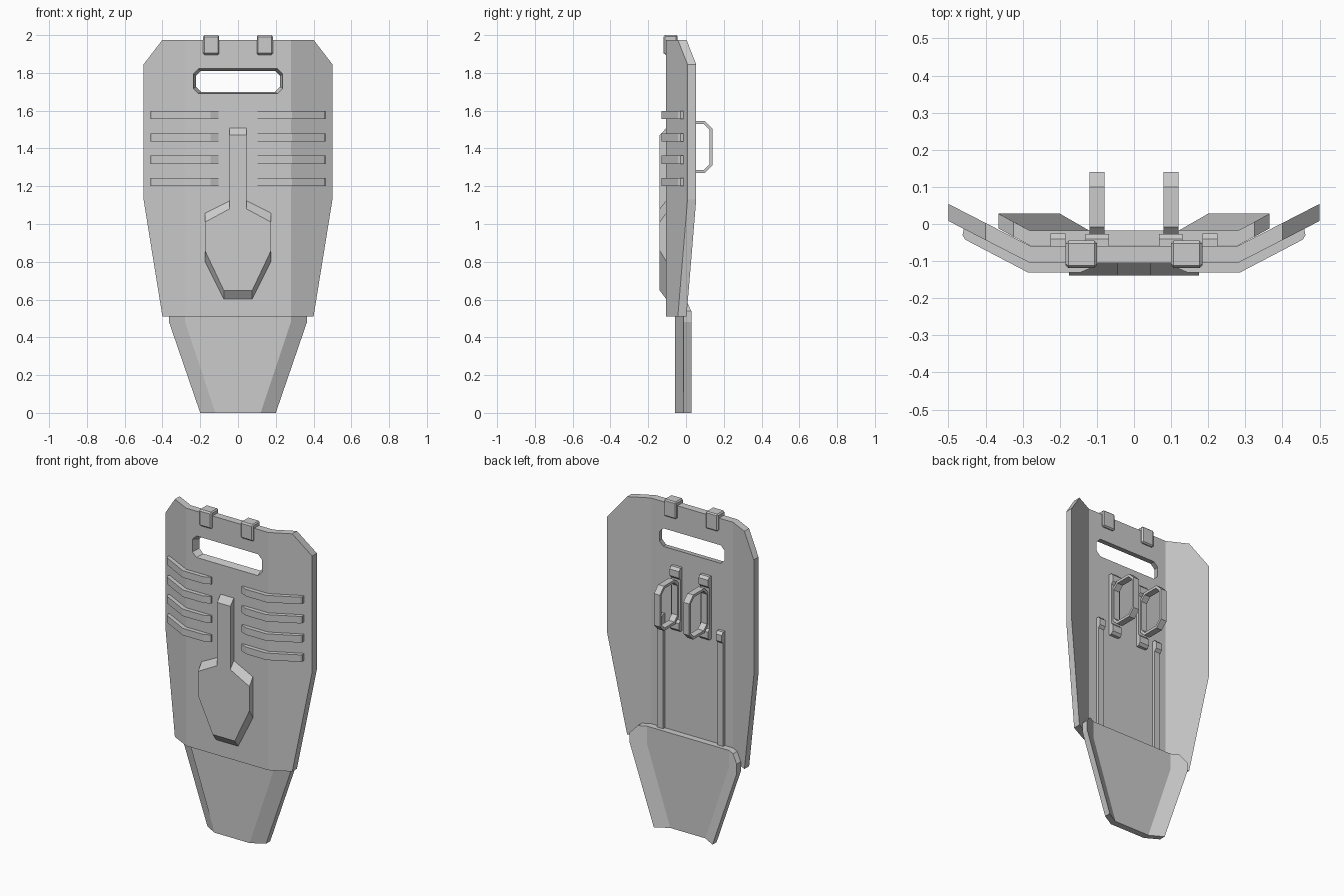
import bpy, bmesh
from mathutils import Vector

if "Cube" in bpy.data.objects:
    bpy.data.objects.remove(bpy.data.objects["Cube"])

def finish(name, bm):
    bmesh.ops.remove_doubles(bm, verts=bm.verts, dist=1e-5)
    bmesh.ops.recalc_face_normals(bm, faces=bm.faces)
    me = bpy.data.meshes.new(name)
    bm.to_mesh(me)
    bm.free()
    ob = bpy.data.objects.new(name, me)
    bpy.context.collection.objects.link(ob)
    return ob

def folded_plate(name, centre, wing, thick):
    """Flat centre panel plus a mirrored wing, thickened towards +y."""
    bm = bmesh.new()
    for poly in (centre, wing, [(-x, y, z) for x, y, z in reversed(wing)]):
        bm.faces.new([bm.verts.new(p) for p in poly])
    bmesh.ops.remove_doubles(bm, verts=bm.verts, dist=1e-5)
    geo = bmesh.ops.extrude_face_region(bm, geom=bm.faces[:], use_keep_orig=True)['geom']
    bmesh.ops.translate(bm, vec=(0, thick, 0),
                        verts=[g for g in geo if isinstance(g, bmesh.types.BMVert)])
    return finish(name, bm)

def loft(name, a, b):
    """Solid between two matching 3D loops."""
    bm = bmesh.new()
    va, vb = [[bm.verts.new(p) for p in loop] for loop in (a, b)]
    bm.faces.new(va)
    bm.faces.new(vb[::-1])
    n = len(va)
    for i in range(n):
        j = (i + 1) % n
        bm.faces.new((va[i], vb[i], vb[j], va[j]))
    return finish(name, bm)

def side_prism(name, yz, x0, x1):
    return loft(name, [(x0, y, z) for y, z in yz], [(x1, y, z) for y, z in yz])

def mirrored(half):
    """Close a right-half outline (x, z) with its mirror image."""
    return half + [(-x, z) for x, z in reversed(half)]

def at_y(outline, y):
    return [(x, y, z) for x, z in outline]

# main plate with bent wings
F, W = -0.105, 0.28
def fold(x):
    return F + max(0, x - W) * 0.514
wing = [(x, fold(x), z) for x, z in
        ((W, .51), (.4, .51), (.5, 1.13), (.5, 1.845), (.4, 1.975), (W, 1.975))]
plate = folded_plate("main_plate",
                     [(-W, F, .51), (W, F, .51), (W, F, 1.975), (-W, F, 1.975)], wing, .046)

# viewing slot, slightly tapered
def slot(w, lo, hi, c=.027):
    return mirrored([(w - c, lo), (w, lo + c), (w, hi - c), (w - c, hi)])
cutter = loft("slot_cutter", at_y(slot(.24, 1.688, 1.825), F - .01),
              at_y(slot(.218, 1.702, 1.807), F + .06))
cutter.hide_render = True
cutter.hide_set(True)
cut = plate.modifiers.new("slot", 'BOOLEAN')
cut.object, cut.operation, cut.solver = cutter, 'DIFFERENCE', 'EXACT'

# lower sliding plate
fy, oy = -.058, -.012
low = [(.12, fy, 0), (.2, oy, 0), (.365, oy, .48), (.365, oy, .54),
       (.325, -.034, .585), (.28, fy, .585), (.28, fy, .48)]
folded_plate("lower_plate", [(-.12, fy, 0), (.12, fy, 0), (.28, fy, .48), (.28, fy, .585),
                             (-.28, fy, .585), (-.28, fy, .48)], low, .04)

# front ornament: shield-shaped head with a stem
E = -.139
base = mirrored([(.075, .60), (.175, .80), (.175, 1.06), (.045, 1.125), (.045, 1.51)])
face = mirrored([(.075, .648), (.175, .86), (.175, 1.01), (.045, 1.08), (.045, 1.47)])
loft("front_emblem_block", at_y(base, F + .002), at_y(face, E))

# ribs following the bend
rib = [(.104, F + .003), (.104, F - .008), (.145, -.131), (.285, -.131),
       (.455, -.042), (.462, -.03), (.458, -.008), (W, F + .003)]
for s in (-1, 1):
    side = "right" if s > 0 else "left"
    for i in range(4):
        z = 1.2 + i * .1185
        loft(f"rib_{side}_{i + 1}", [(s * x, y, z) for x, y in rib],
             [(s * x, y, z + .043) for x, y in rib])

    # clip over the top edge
    clip = side_prism(f"top_clip_{side}", [(-.119, 1.905), (-.108, 1.895), (-.045, 1.895),
                      (-.045, 2.0), (-.112, 2.0), (-.119, 1.99)], s * .1, s * .184)
    b = clip.modifiers.new("edge", 'BEVEL')
    b.width, b.segments, b.limit_method = .007, 1, 'ANGLE'
    b.angle_limit = 1.2

    # guide rail with raised stop at its top
    side_prism(f"guide_rail_{side}", [(-.062, .51), (-.041, .51), (-.041, 1.22), (-.026, 1.235),
               (-.026, 1.275), (-.041, 1.29), (-.062, 1.29)], s * .185, s * .225)

    # grip base: thin strip with thicker end pads
    side_prism(f"grip_base_{side}", [(-.062, 1.215), (-.041, 1.215), (-.027, 1.23), (-.027, 1.27),
               (-.041, 1.285), (-.041, 1.535), (-.027, 1.55), (-.027, 1.59), (-.041, 1.605),
               (-.062, 1.605)], s * .067, s * .131)

    # grip: octagonal strap loop
    def ring(x, t):
        y0, y1, z0, z1, c = -.048 + t, .14 - t, 1.27 + t, 1.545 - t, .04 - t * .6
        return [(x, y, z) for y, z in ((y0 + c, z0), (y1 - c, z0), (y1, z0 + c), (y1, z1 - c),
                (y1 - c, z1), (y0 + c, z1), (y0, z1 - c), (y0, z0 + c))]
    bm = bmesh.new()
    loops = [[bm.verts.new(p) for p in ring(s * x, t)]
             for x, t in ((.08, 0), (.12, 0), (.12, .016), (.08, .016))]
    for k in range(4):
        a, c = loops[k], loops[(k + 1) % 4]
        for i in range(8):
            j = (i + 1) % 8
            bm.faces.new((a[i], a[j], c[j], c[i]))
    finish(f"grip_{side}", bm)
